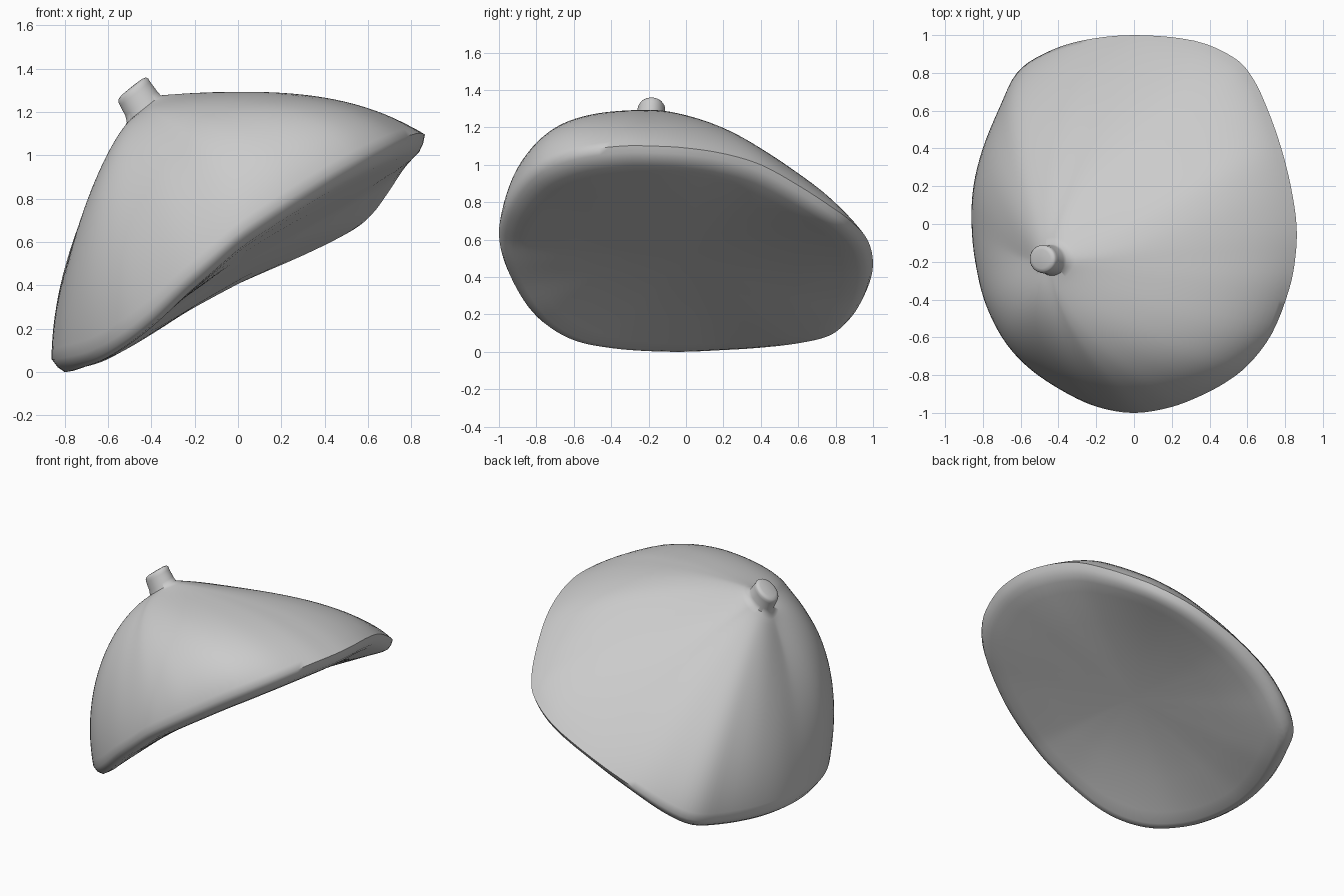
import bpy, bmesh, math
from mathutils import Vector as V

if "Cube" in bpy.data.objects:
    bpy.data.objects.remove(bpy.data.objects["Cube"])

# Rim outline, counter-clockwise from the right
RIM = [(.86, 0, 1.09), (.83, .2, 1.06), (.78, .4, 1.0), (.71, .6, .89), (.63, .77, .78), (.53, .88, .70),
       (.32, .97, .60), (0, 1, .47), (-.28, .97, .34), (-.48, .9, .22), (-.62, .8, .14), (-.71, .62, .10),
       (-.8, .4, .08), (-.85, .2, .07), (-.86, 0, .06), (-.84, -.2, .06), (-.785, -.4, .07), (-.675, -.6, .10),
       (-.55, -.75, .17), (-.42, -.855, .27), (-.27, -.94, .41), (-.13, -.985, .53), (0, -1, .64), (.13, -.985, .73),
       (.27, -.945, .82), (.45, -.86, .93), (.6, -.75, 1.01), (.73, -.58, 1.07), (.82, -.35, 1.1), (.855, -.17, 1.1)]
RIM = [V(p) for p in RIM]
SUB, RINGS = 4, 26


def smooth_loop(pts):
    out, n = [], len(pts)
    for i in range(n):
        a, b, c, d = (pts[(i + k) % n] for k in (-1, 0, 1, 2))
        for s in range(SUB):
            t = s / SUB
            out.append(.5 * (2 * b + (c - a) * t + (2 * a - 5 * b + 4 * c - d) * t * t
                             + (3 * b - a - 3 * c + d) * t ** 3))
    return out


def blend(theta, right, back, left, front, front_left, back_left):
    # Four main directions, with extra fullness on the two left diagonals
    c, s = math.cos(theta), math.sin(theta)
    out = V(right if c > 0 else left) * c * c + V(back if s > 0 else front) * s * s
    if c < 0:
        out += V(back_left if s > 0 else front_left) * (2 * c * s) ** 2
    return out


def stem_point(theta, centre, scale):
    return V(centre) + V((.78, 0, .62)) * .1 * scale * math.cos(theta) + V((0, .083 * scale * math.sin(theta), 0))


rim = smooth_loop(RIM)
angles = [math.atan2(p.y, p.x) for p in rim]
down = V((.52, -.08, -.85)).normalized()
mid = V((0, 0, .55))
rings = []

# Nearly flat underside with a rounded lip, fuller at the low left end
for scale, drop in ((.3, .9), (.6, 1), (.84, 1), (.92, .95), (.96, .8), (.985, .45)):
    ring = []
    for p, th in zip(rim, angles):
        flat = V((p.x, p.y, .55 + .61 * p.x - .1 * p.y))
        edge = flat.lerp(p, scale ** 2)
        q = mid + (edge - mid) * scale + down * drop * (.025 + .04 * max(-math.cos(th), 0) * scale ** 2)
        q.z = max(q.z - .043 * drop, 0)
        ring.append(q)
    rings.append(ring)

# Dome swept from the rim up to the stem base
for k in range(RINGS + 1):
    t = k / RINGS
    ring = []
    for p, th in zip(rim, angles):
        a = stem_point(th, (-.435, -.19, 1.215), 1)
        p1 = p + blend(th, (-.36, 0, .21), (-.03, -.2, .25), (.005, 0, .44), (-.05, .05, .38),
                       (-.06, -.05, .07), (-.035, .03, .06))
        p2 = a + blend(th, (.4, 0, .035), (.08, .32, -.06), (-.14, 0, -.29), (.05, -.35, -.01),
                       (-.09, -.1, .025), (-.08, .07, .03))
        u = 1 - t
        ring.append(p * u ** 3 + p1 * 3 * u * u * t + p2 * 3 * u * t * t + a * t ** 3)
    rings.append(ring)

# Short stem with a rounded tip
for centre, scale in (((-.447, -.19, 1.24), .93), ((-.475, -.187, 1.285), .89), ((-.483, -.185, 1.3), .88),
                      ((-.488, -.185, 1.31), .8), ((-.491, -.185, 1.315), .6)):
    rings.append([stem_point(th, centre, scale) for th in angles])

bm = bmesh.new()
loops = [[bm.verts.new(p) for p in r] for r in rings]
n = len(rim)
for lo, hi in zip(loops, loops[1:]):
    for i in range(n):
        j = (i + 1) % n
        bm.faces.new((lo[i], lo[j], hi[j], hi[i]))
for loop, tip in ((loops[0], mid + down * .022 - V((0, 0, .039))), (loops[-1], V((-.492, -.185, 1.316)))):
    centre = bm.verts.new(tip)
    for i in range(n):
        bm.faces.new((loop[i], loop[(i + 1) % n], centre))
bmesh.ops.recalc_face_normals(bm, faces=bm.faces)

me = bpy.data.meshes.new("cap")
bm.to_mesh(me)
bm.free()
cap = bpy.data.objects.new("cap", me)
bpy.context.collection.objects.link(cap)
grey = bpy.data.materials.new("light grey")
grey.diffuse_color = (.6, .6, .6, 1)
grey.use_nodes = True
grey.node_tree.nodes["Principled BSDF"].inputs["Base Color"].default_value = grey.diffuse_color
me.materials.append(grey)
bpy.context.view_layer.objects.active = cap
cap.select_set(True)
bpy.ops.object.shade_smooth_by_angle(angle=math.radians(60))
